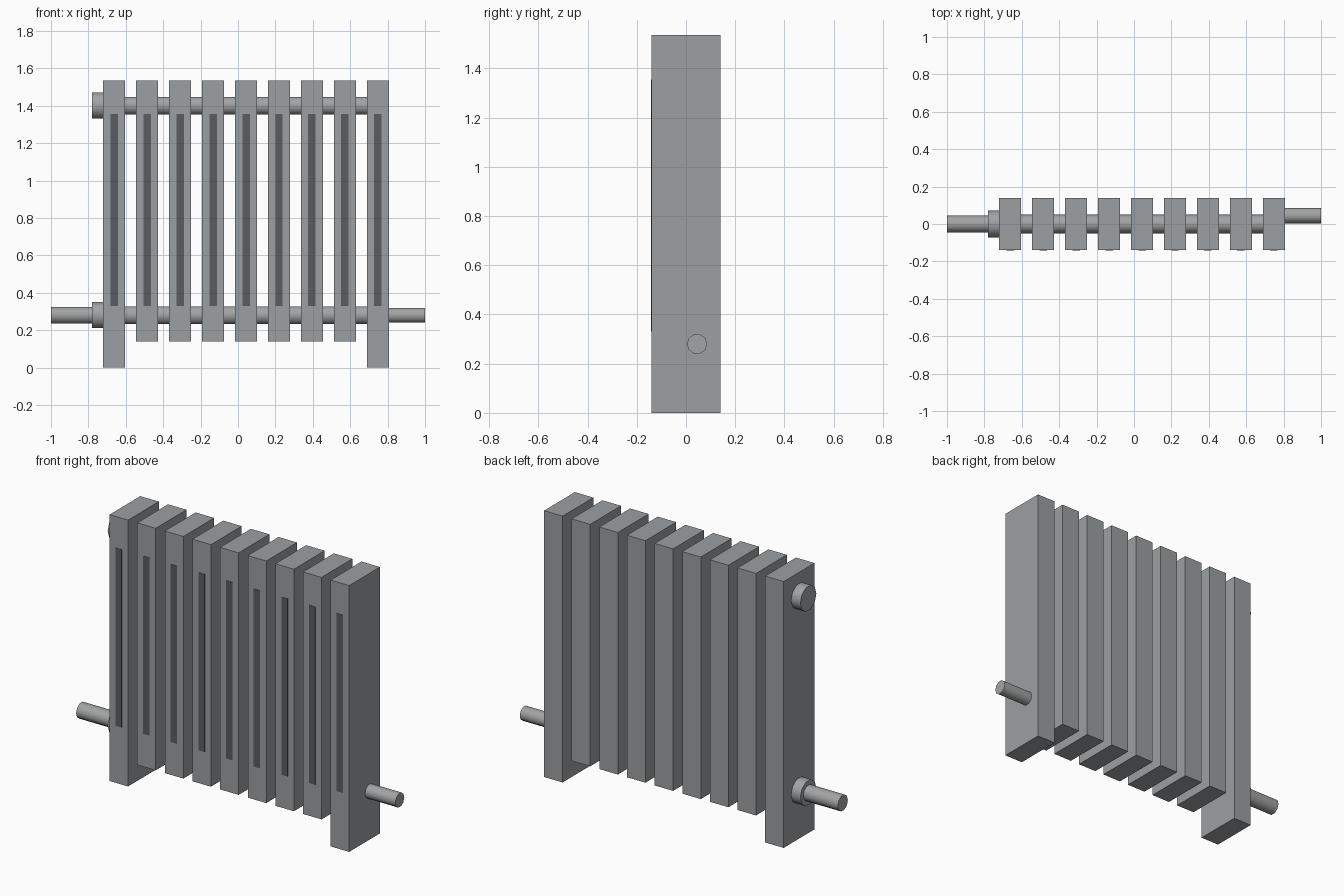
import bpy, bmesh
from math import radians
from mathutils import Matrix

if "Cube" in bpy.data.objects:
    bpy.data.objects.remove(bpy.data.objects["Cube"], do_unlink=True)


def material(name, rgb):
    m = bpy.data.materials.new(name)
    m.use_nodes = True
    m.diffuse_color = (*rgb, 1)
    m.node_tree.nodes["Principled BSDF"].inputs["Base Color"].default_value = (*rgb, 1)
    return m


IRON = material("grey iron", (0.33, 0.35, 0.36))
STEEL = material("pipe steel", (0.36, 0.37, 0.375))
DARK = material("dark slot", (0.10, 0.107, 0.12))


def finish(name, bm, mat):
    mesh = bpy.data.meshes.new(name)
    bm.to_mesh(mesh)
    bm.free()
    mesh.materials.append(mat)
    obj = bpy.data.objects.new(name, mesh)
    bpy.context.collection.objects.link(obj)
    return obj


def box(name, x, y, z, mat):
    """Box from (low, high) pairs on each axis."""
    bm = bmesh.new()
    bmesh.ops.create_cube(bm, size=1)
    spans = (x, y, z)
    bmesh.ops.scale(bm, vec=[b - a for a, b in spans], verts=bm.verts)
    bmesh.ops.translate(bm, vec=[(a + b) / 2 for a, b in spans], verts=bm.verts)
    return finish(name, bm, mat)


def pipe(name, x0, x1, y, z, radius):
    """Round bar running along x."""
    bm = bmesh.new()
    bmesh.ops.create_cone(bm, cap_ends=True, segments=10, radius1=radius,
                          radius2=radius, depth=x1 - x0)
    turn = Matrix.Rotation(radians(90), 4, "Y")
    place = Matrix.Translation(((x0 + x1) / 2, y, z))
    bmesh.ops.transform(bm, matrix=place @ turn, verts=bm.verts)
    obj = finish(name, bm, STEEL)
    bpy.ops.object.select_all(action="DESELECT")
    obj.select_set(True)
    bpy.context.view_layer.objects.active = obj
    bpy.ops.object.shade_smooth_by_angle(angle=radians(50))
    return obj


# Columns: the two end ones reach the floor as legs
COUNT, FIRST, LAST = 9, -0.662, 0.748
HALF, DEPTH, TOP = 0.059, 0.14, 1.535
for i in range(COUNT):
    cx = FIRST + (LAST - FIRST) * i / (COUNT - 1)
    base = 0 if i in (0, COUNT - 1) else 0.14
    box(f"column_{i + 1}", (cx - HALF, cx + HALF), (-DEPTH, DEPTH), (base, TOP), IRON)
    box(f"front_slot_{i + 1}", (cx - 0.02, cx + 0.02),
        (-DEPTH - 0.002, -DEPTH + 0.002), (0.33, 1.355), DARK)

# Header pipes through the columns, with a collar on the right end
for label, z in (("lower", 0.28), ("upper", 1.40)):
    pipe(f"{label}_header_pipe", FIRST, LAST, 0, z, 0.05)
    pipe(f"{label}_collar", -0.78, FIRST, 0, z, 0.073)

# Supply pipes at both ends
pipe("right_supply_pipe", -1, -0.72, 0, 0.28, 0.046)
pipe("left_supply_pipe", 0.75, 1, 0.045, 0.28, 0.041)
